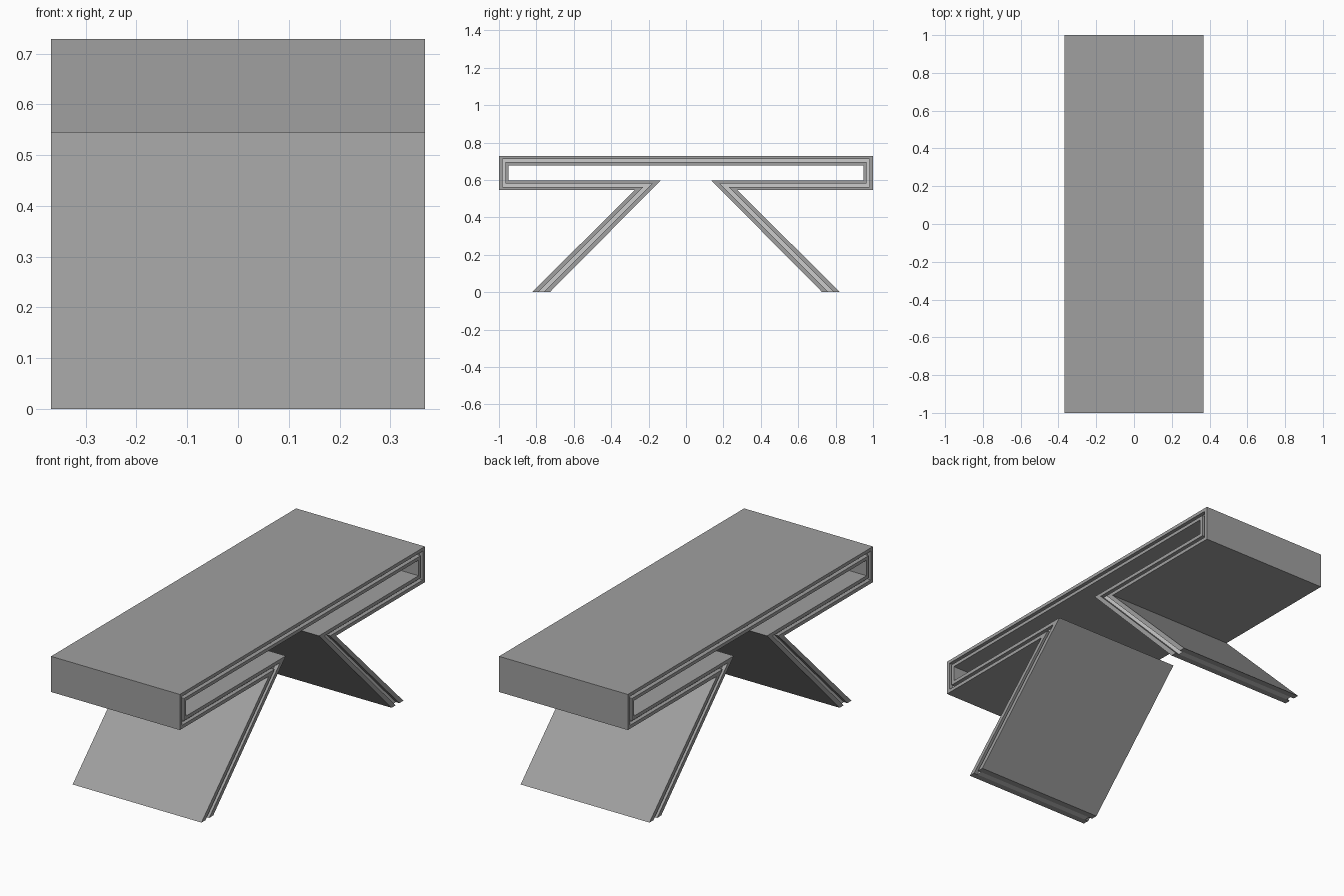
import bpy
import bmesh

if "Cube" in bpy.data.objects:
    bpy.data.objects.remove(bpy.data.objects["Cube"])

HALF_WIDTH = 0.368
GROOVE = 0.02

# Folded band seen from the side (y, z): outer and inner edge of the left half
outer = [(-0.824, 0), (-0.274, 0.545), (-1.0, 0.545), (-1.0, 0.729)]
inner = [(-0.728, 0), (-0.135, 0.598), (-0.948, 0.598), (-0.948, 0.678)]

dark = bpy.data.materials.new("dark_grey")
dark.diffuse_color = (0.35, 0.35, 0.35, 1)
dark.use_nodes = True
dark.node_tree.nodes["Principled BSDF"].inputs["Base Color"].default_value = dark.diffuse_color


def mirrored(path):
    return path + [(-y, z) for y, z in reversed(path)]


def folded_layer(name, t0, t1, half, material=None):
    """Sheet between two fractions of the band's thickness, swept along the fold."""
    section = [(t0, half), (t1, half), (t1, -half), (t0, -half)]
    bm = bmesh.new()
    rings = []
    for (y0, z0), (y1, z1) in zip(mirrored(outer), mirrored(inner)):
        rings.append([bm.verts.new((x, y0 + (y1 - y0) * t, z0 + (z1 - z0) * t))
                      for t, x in section])
    for a, b in zip(rings, rings[1:]):
        for i in range(4):
            j = (i + 1) % 4
            bm.faces.new((a[i], a[j], b[j], b[i]))
    # Feet: flat caps resting on the floor
    bm.faces.new(rings[0])
    bm.faces.new(rings[-1])
    bmesh.ops.recalc_face_normals(bm, faces=bm.faces)
    mesh = bpy.data.meshes.new(name)
    bm.to_mesh(mesh)
    bm.free()
    if material:
        mesh.materials.append(material)
    obj = bpy.data.objects.new(name, mesh)
    bpy.context.collection.objects.link(obj)


# Two dark skins around a lighter core that is set back at both side edges
folded_layer("outer_skin", 0, 0.34, HALF_WIDTH, dark)
folded_layer("core", 0.34, 0.66, HALF_WIDTH - GROOVE)
folded_layer("inner_skin", 0.66, 1, HALF_WIDTH, dark)
